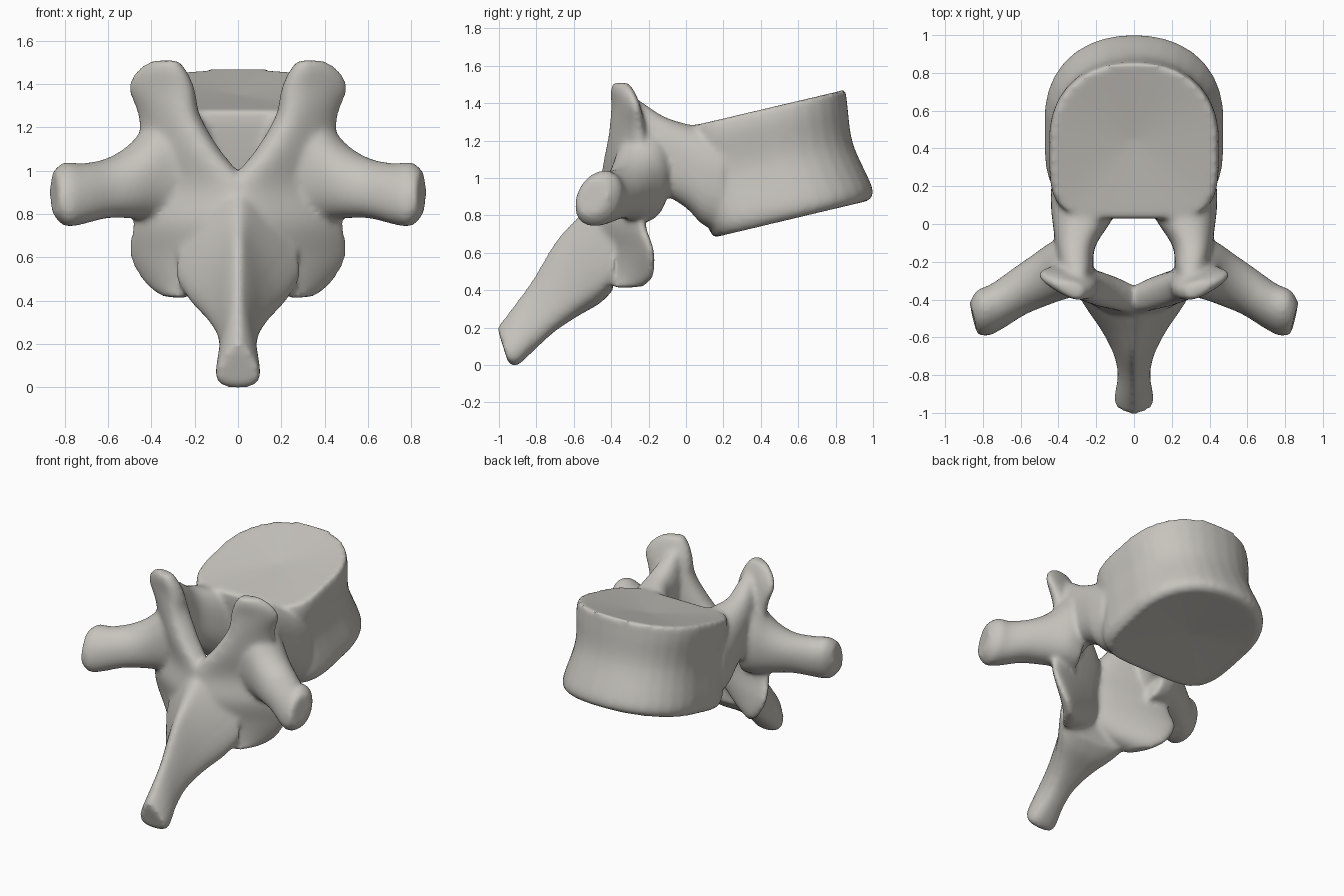
import bpy
import bmesh
from math import cos, sin, pi
from mathutils import Vector

if "Cube" in bpy.data.objects:
    bpy.data.objects.remove(bpy.data.objects["Cube"], do_unlink=True)

bone = bpy.data.materials.new("warm_grey_bone")
bone.use_nodes = True
bone.diffuse_color = (0.57, 0.55, 0.51, 1)
shader = next(n for n in bone.node_tree.nodes if n.type == "BSDF_PRINCIPLED")
shader.inputs["Base Color"].default_value = bone.diffuse_color
shader.inputs["Roughness"].default_value = 0.7

SIDES, STEPS = 32, 5
parts = []


def blend(p, q, r, s, t):
    """Catmull-Rom blend of four values."""
    return (q * 2 + (r - p) * t + (p * 2 - q * 5 + r * 4 - s) * t * t
            + (q * 3 - p - r * 3 + s) * t * t * t) / 2


def refine(rows):
    """Smoothly add cross-sections between the given ones."""
    rows = [(Vector(a), Vector(b), w) for a, b, w in rows]
    padded = [rows[0]] + rows + [rows[-1]]
    for i in range(len(rows) - 1):
        for k in range(STEPS):
            yield [blend(*values, k / STEPS) for values in zip(*padded[i:i + 4])]
    yield rows[-1]


def power(value, exponent):
    return abs(value) ** (2 / exponent) * (1 if value >= 0 else -1)


def loft(name, rows, across, start=3, end=3, taper=0, dish=0, flip=1):
    """Skin rounded sections; each row is edge a, edge b and half thickness."""
    bm = bmesh.new()
    across = Vector(across).normalized()
    mirror = Vector((flip, 1, 1))
    rings, centres = [], []
    for a, b, thick in refine(rows):
        middle, half = (a + b) / 2, (b - a) / 2
        ring = []
        for i in range(SIDES):
            angle = 2 * pi * (i + 0.5) / SIDES
            c, s = cos(angle), sin(angle)
            e = end if c > 0 else start
            u, v = power(c, e), power(s, e)
            point = middle + half * u + across * (thick * v * (1 - taper * u))
            ring.append(bm.verts.new(point * mirror))
        rings.append(ring)
        centres.append(middle)
    for low, high in zip(rings, rings[1:]):
        for i in range(SIDES):
            j = (i + 1) % SIDES
            bm.faces.new((low[i], low[j], high[j], high[i]))
    # Slightly dished end caps
    inward = (centres[-1] - centres[0]).normalized() * dish
    for ring, centre in ((rings[0], centres[0] + inward),
                         (rings[-1], centres[-1] - inward)):
        hub = bm.verts.new(centre * mirror)
        for i in range(SIDES):
            bm.faces.new((ring[i], ring[(i + 1) % SIDES], hub))
    bmesh.ops.recalc_face_normals(bm, faces=bm.faces)
    mesh = bpy.data.meshes.new(name)
    bm.to_mesh(mesh)
    bm.free()
    obj = bpy.data.objects.new(name, mesh)
    bpy.context.collection.objects.link(obj)
    parts.append(obj)


# Waisted, wedge-shaped body with dished end plates
loft("body", [
    ((0, 0.15, 0.68), (0, 0.97, 0.875), 0.44),
    ((0, 0.11, 0.76), (0, 1.0, 0.94), 0.475),
    ((0, 0.06, 1.0), (0, 0.895, 1.18), 0.435),
    ((0, 0.03, 1.2), (0, 0.865, 1.38), 0.45),
    ((0, 0.03, 1.28), (0, 0.855, 1.475), 0.44),
], (1, 0, 0), start=4.5, end=2.2, dish=0.03)

# Backswept spine process, flaring into the arch, with a ridged upper edge
loft("spinous_process", [
    ((0, -0.39, 0.4), (0, -0.39, 0.96), 0.25),
    ((0, -0.46, 0.33), (0, -0.46, 0.91), 0.21),
    ((0, -0.58, 0.26), (0, -0.58, 0.79), 0.14),
    ((0, -0.7, 0.18), (0, -0.7, 0.66), 0.09),
    ((0, -0.8, 0.09), (0, -0.82, 0.46), 0.075),
    ((0, -0.9, 0.0), (0, -0.95, 0.28), 0.09),
    ((0, -0.95, 0.01), (0, -1.01, 0.2), 0.085),
], (1, 0, 0), start=2.6, end=2.2, taper=0.5)

for side, flip in (("left", 1), ("right", -1)):
    # Bridge from body to arch
    loft(side + "_pedicle", [
        ((0.25, 0.2, 0.71), (0.25, 0.2, 1.24), 0.19),
        ((0.26, 0.09, 0.75), (0.26, 0.09, 1.27), 0.18),
        ((0.28, 0.0, 0.84), (0.28, 0.0, 1.29), 0.15),
        ((0.31, -0.12, 0.9), (0.31, -0.12, 1.33), 0.105),
        ((0.32, -0.24, 0.84), (0.3, -0.24, 1.41), 0.09),
        ((0.32, -0.33, 0.8), (0.3, -0.33, 1.47), 0.06),
    ], (1, 0, 0), start=2.5, end=2.5, flip=flip)

    # Half of the arch plate with its lower and upper joint processes
    loft(side + "_lamina", [
        ((0.26, -0.36, 0.41), (0.35, -0.23, 0.42), 0.04),
        ((0.1, -0.42, 0.48), (0.43, -0.18, 0.48), 0.06),
        ((-0.05, -0.46, 0.61), (0.5, -0.18, 0.61), 0.07),
        ((-0.05, -0.46, 0.76), (0.485, -0.23, 0.76), 0.075),
        ((-0.05, -0.43, 0.92), (0.46, -0.22, 0.92), 0.075),
        ((0.085, -0.39, 1.09), (0.45, -0.23, 1.09), 0.08),
        ((0.18, -0.36, 1.25), (0.46, -0.24, 1.25), 0.075),
        ((0.205, -0.36, 1.38), (0.505, -0.26, 1.38), 0.06),
        ((0.24, -0.37, 1.46), (0.47, -0.29, 1.46), 0.05),
        ((0.28, -0.37, 1.51), (0.4, -0.32, 1.51), 0.035),
    ], (-0.35, 0.9, 0), start=2.6, end=2.2, taper=0.3, flip=flip)

    # Side process sweeping outward and back, with a flared root
    loft(side + "_transverse_process", [
        ((0.3, -0.23, 0.76), (0.3, -0.23, 1.32), 0.15),
        ((0.4, -0.25, 0.77), (0.39, -0.24, 1.25), 0.155),
        ((0.5, -0.31, 0.78), (0.49, -0.28, 1.13), 0.14),
        ((0.61, -0.38, 0.78), (0.6, -0.33, 1.06), 0.125),
        ((0.73, -0.46, 0.75), (0.72, -0.41, 1.035), 0.12),
        ((0.8, -0.5, 0.745), (0.8, -0.44, 1.04), 0.12),
        ((0.85, -0.52, 0.8), (0.85, -0.48, 1.0), 0.085),
    ], (0.25, 0.95, 0), start=2.3, end=2, flip=flip)

# Fuse the parts into one softly blended bone
bpy.ops.object.select_all(action="DESELECT")
for part in parts:
    part.select_set(True)
vertebra = parts[0]
bpy.context.view_layer.objects.active = vertebra
bpy.ops.object.join()
vertebra.name = "vertebra"
remesh = vertebra.modifiers.new("fuse", "REMESH")
remesh.mode = "VOXEL"
remesh.voxel_size = 0.015
soften = vertebra.modifiers.new("soften", "SMOOTH")
soften.factor, soften.iterations = 0.5, 12
for modifier in ("fuse", "soften"):
    bpy.ops.object.modifier_apply(modifier=modifier)

vertebra.data.materials.clear()
vertebra.data.materials.append(bone)
for face in vertebra.data.polygons:
    face.use_smooth = True
    face.material_index = 0
